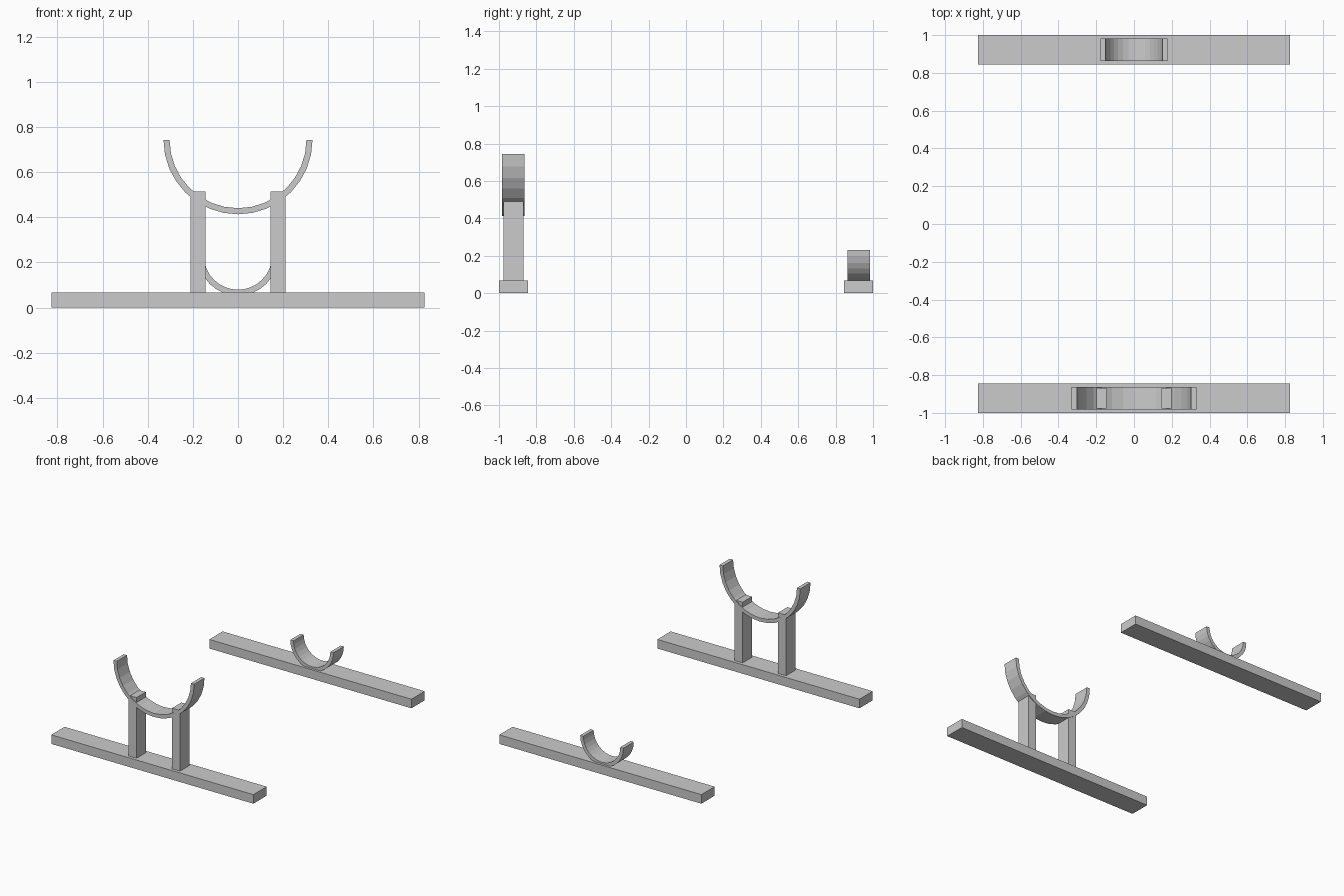
import bpy, bmesh, math

if "Cube" in bpy.data.objects:
    bpy.data.objects.remove(bpy.data.objects["Cube"])

def box(name, x0, x1, y0, y1, z0, z1):
    bpy.ops.mesh.primitive_cube_add(size=1, location=((x0+x1)/2, (y0+y1)/2, (z0+z1)/2))
    ob = bpy.context.object
    ob.name = name
    ob.scale = (x1-x0, y1-y0, z1-z0)
    return ob

def cradle(name, outer, inner, y, width, z, steps=16):
    # lower half ring profile, extruded along y
    angles = [math.pi + math.pi*i/steps for i in range(steps+1)]
    bm = bmesh.new()
    rows = []
    for a in angles:
        c, s = math.cos(a), math.sin(a)
        rows.append([bm.verts.new((r*c, y+d, z+r*s))
                     for r, d in ((outer, -width/2), (outer, width/2),
                                  (inner, width/2), (inner, -width/2))])
    for a, b in zip(rows, rows[1:]):
        for k in range(4):
            bm.faces.new((a[k], a[(k+1) % 4], b[(k+1) % 4], b[k]))
    bm.faces.new(rows[0])
    bm.faces.new(rows[-1])
    bmesh.ops.recalc_face_normals(bm, faces=bm.faces)
    me = bpy.data.meshes.new(name)
    bm.to_mesh(me)
    bm.free()
    ob = bpy.data.objects.new(name, me)
    bpy.context.collection.objects.link(ob)
    return ob

Y = 0.9225   # centre line of each stand
TOP = 0.067  # top of base bars

# base bars
for name, y in (("front_base", -Y), ("back_base", Y)):
    box(name, -0.826, 0.826, y-0.0775, y+0.0775, 0, TOP)

# posts of the tall stand
box("left_post", -0.21, -0.145, -Y-0.054, -Y+0.054, TOP, 0.515)
box("right_post", 0.145, 0.21, -Y-0.054, -Y+0.054, TOP, 0.515)

# half-ring cradles
cradle("front_cradle", 0.33, 0.303, -Y, 0.12, 0.743)
cradle("back_cradle", 0.177, 0.151, Y, 0.12, 0.23)
